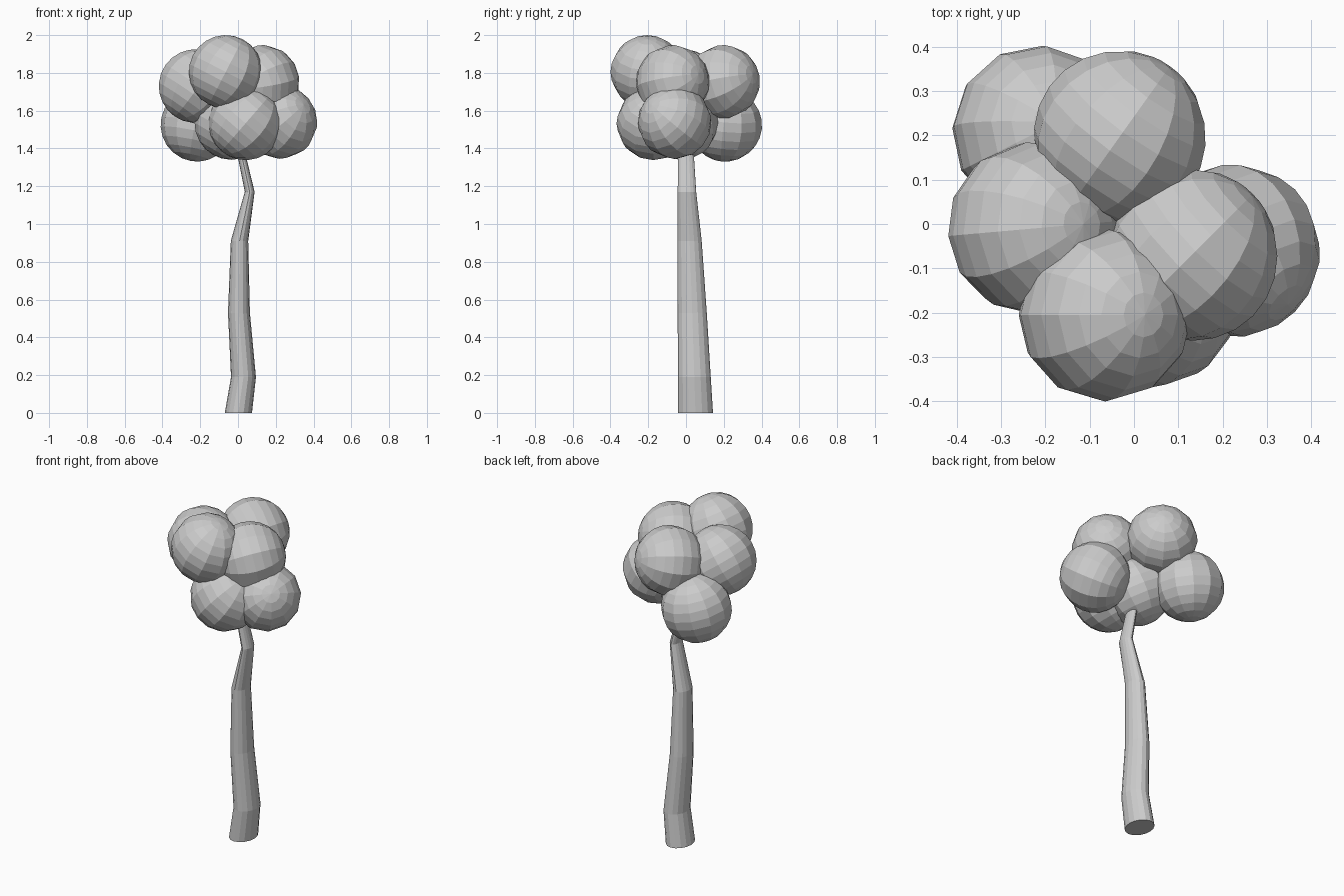
import bpy, bmesh
from math import cos, sin, tau
from mathutils import Matrix, Vector

if "Cube" in bpy.data.objects:
    bpy.data.objects.remove(bpy.data.objects["Cube"])


def add_object(name, bm):
    bmesh.ops.recalc_face_normals(bm, faces=bm.faces)
    mesh = bpy.data.meshes.new(name)
    bm.to_mesh(mesh)
    bm.free()
    obj = bpy.data.objects.new(name, mesh)
    bpy.context.collection.objects.link(obj)
    return obj


# Trunk: bent, tapering stack of oval rings (x, y, z, x radius, y radius)
SIDES = 16
RINGS = [
    (0.002, 0.050, 0.00, 0.072, 0.093),
    (0.029, 0.044, 0.19, 0.066, 0.087),
    (0.005, 0.033, 0.53, 0.058, 0.077),
    (0.008, 0.019, 0.91, 0.046, 0.064),
    (0.062, 0.005, 1.17, 0.026, 0.049),
    (0.020, 0.000, 1.36, 0.022, 0.042),
    (0.002, -0.003, 1.45, 0.020, 0.038),
]
bm = bmesh.new()
rings = [[bm.verts.new((x + rx * cos(tau * i / SIDES), y + ry * sin(tau * i / SIDES), z))
          for i in range(SIDES)] for x, y, z, rx, ry in RINGS]
for low, high in zip(rings, rings[1:]):
    for i in range(SIDES):
        j = (i + 1) % SIDES
        bm.faces.new((low[i], low[j], high[j], high[i]))
bm.faces.new(rings[0])
bm.faces.new(rings[-1])
add_object("trunk", bm)

# Foliage: eight faceted balls (centre, pole direction)
BALLS = [
    ((-0.065, -0.205, 1.805), (0.46, 0.0, 0.89)),
    ((-0.225, -0.010, 1.730), (0.57, 0.05, 0.82)),
    ((-0.032, 0.197, 1.753), (0.57, 0.80, 0.2)),
    ((0.130, -0.070, 1.753), (0.70, 0.70, 0.2)),
    ((0.225, -0.060, 1.540), (0.60, -0.60, 0.45)),
    ((-0.215, 0.208, 1.525), (0.2, 0.1, 0.97)),
    ((0.040, -0.173, 1.533), (0.65, 0.0, 0.75)),
    ((-0.035, -0.025, 1.535), (0.5, 0.0, 0.85)),
]
for n, (centre, pole) in enumerate(BALLS, 1):
    bm = bmesh.new()
    turn = Vector(pole).to_track_quat('Z', 'Y').to_matrix().to_4x4()
    bmesh.ops.create_uvsphere(bm, u_segments=12, v_segments=12, radius=0.195,
                              matrix=Matrix.Translation(centre) @ turn)
    add_object(f"foliage_ball_{n}", bm)
